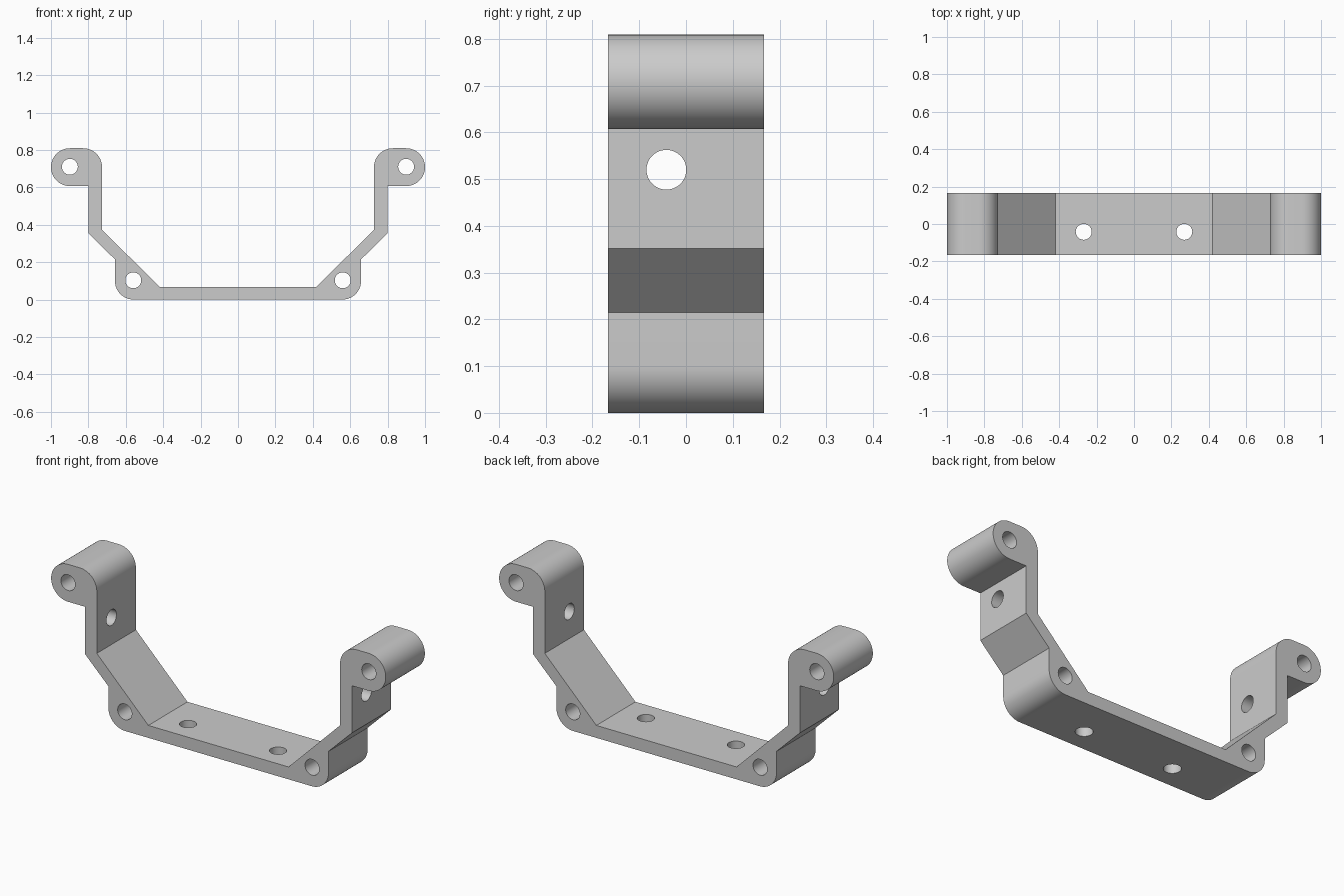
import bpy, bmesh
from math import radians, cos, sin, pi

if "Cube" in bpy.data.objects:
    bpy.data.objects.remove(bpy.data.objects["Cube"])

HALF_DEPTH = 0.167
HOLE_R = 0.0425


def arc(cx, cz, r, a0, a1, n=16):
    return [(cx + r * cos(radians(a0 + (a1 - a0) * i / n)),
             cz + r * sin(radians(a0 + (a1 - a0) * i / n))) for i in range(n + 1)]


# Right half of the bracket outline, from the underside round to the inner floor
half = (arc(0.558, 0.1, 0.1, -90, 0)
        + [(0.658, 0.215), (0.798, 0.352), (0.798, 0.607)]
        + arc(0.899, 0.708, 0.101, -90, 90, 32)
        + arc(0.828, 0.708, 0.101, 90, 180)
        + [(0.727, 0.374), (0.419, 0.067)])
outline = half + [(-x, z) for x, z in reversed(half)]

# Bracket body: outline extruded along y
bm = bmesh.new()
face = bm.faces.new([bm.verts.new((x, -HALF_DEPTH, z)) for x, z in outline])
ext = bmesh.ops.extrude_face_region(bm, geom=[face])
bmesh.ops.translate(bm, vec=(0, 2 * HALF_DEPTH, 0),
                    verts=[v for v in ext["geom"] if isinstance(v, bmesh.types.BMVert)])
bmesh.ops.recalc_face_normals(bm, faces=bm.faces)
mesh = bpy.data.meshes.new("bracket")
bm.to_mesh(mesh)
bm.free()
bracket = bpy.data.objects.new("bracket", mesh)
bpy.context.collection.objects.link(bracket)


def drill(location, rotation, depth):
    bpy.ops.mesh.primitive_cylinder_add(vertices=48, radius=HOLE_R, depth=depth,
                                        location=location, rotation=rotation)
    cutter = bpy.context.object
    cutter.name = "hole_cutter"
    cutter.hide_render = True
    mod = bracket.modifiers.new("hole", 'BOOLEAN')
    mod.operation = 'DIFFERENCE'
    mod.solver = 'EXACT'
    mod.object = cutter
    bpy.context.view_layer.objects.active = bracket
    bpy.ops.object.modifier_apply(modifier=mod.name)
    bpy.data.objects.remove(cutter)


# Pivot holes front to back, and screw holes through the floor
for s in (-1, 1):
    drill((s * 0.899, 0, 0.71), (pi / 2, 0, 0), 1)
    drill((s * 0.56, 0, 0.103), (pi / 2, 0, 0), 1)
    drill((s * 0.269, -0.042, 0.03), (0, 0, 0), 0.3)
# Screw hole through both side walls
drill((0, -0.042, 0.52), (0, pi / 2, 0), 2.4)

bpy.ops.object.select_all(action='DESELECT')
bracket.select_set(True)
bpy.context.view_layer.objects.active = bracket
bpy.ops.object.shade_smooth_by_angle(angle=radians(30))
